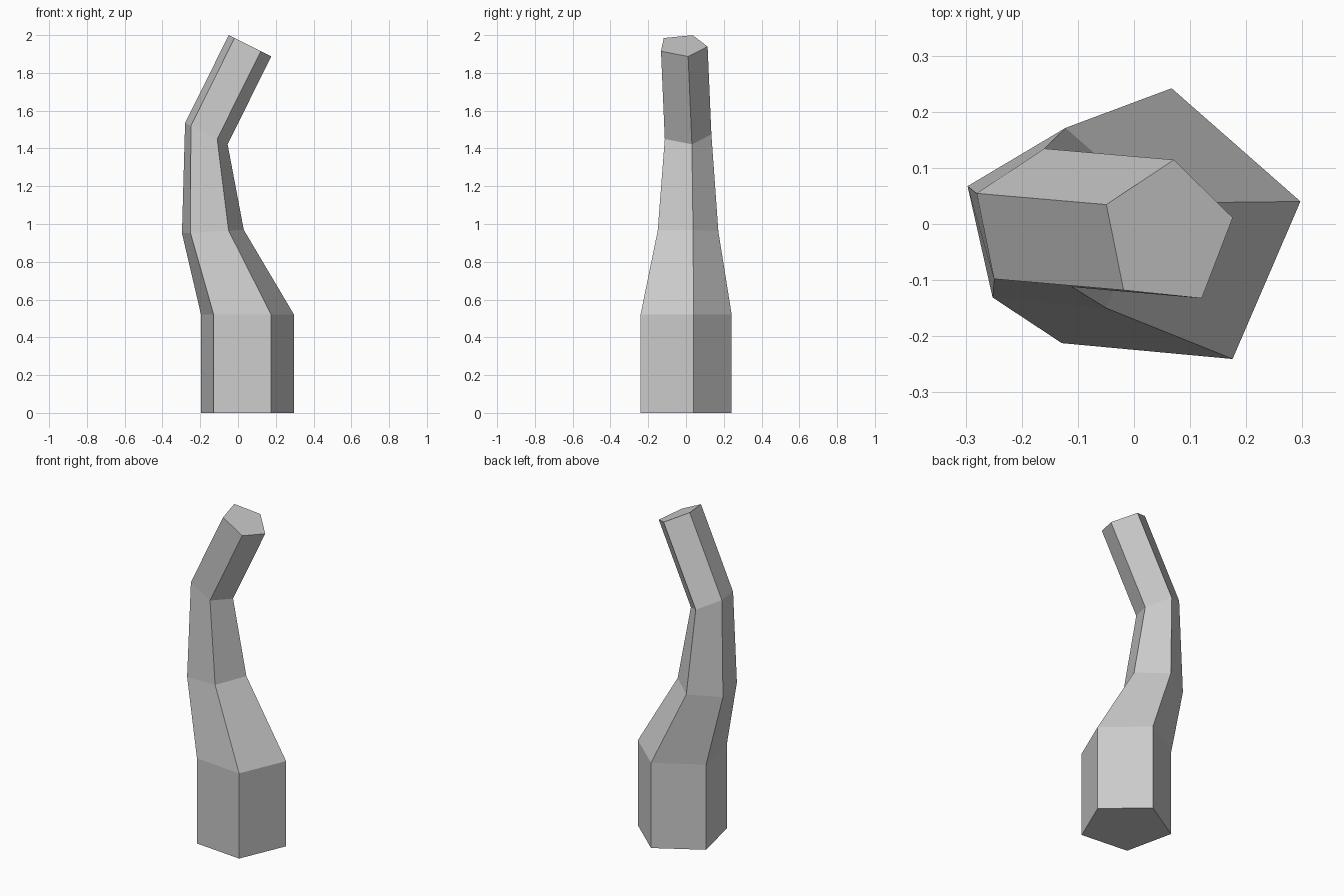
import bpy, bmesh
from math import cos, sin, radians

if "Cube" in bpy.data.objects:
    bpy.data.objects.remove(bpy.data.objects["Cube"])

SIDES, START = 5, 12.7

# Each ring: centre x, y, z, radius, tilt about y in degrees
rings = [
    (0.043, -0.017, 0.0, 0.26, 0),
    (0.043, -0.017, 0.52, 0.26, 0),
    (-0.138, -0.001, 0.96, 0.173, -3.2),
    (-0.171, 0.002, 1.48, 0.133, 26.6),
    (0.060, -0.018, 1.945, 0.133, 26.6),
]


def add_ring(bm, cx, cy, cz, r, tilt):
    t = radians(tilt)
    verts = []
    for i in range(SIDES):
        a = radians(START + 360 * i / SIDES)
        x, y = r * cos(a), r * sin(a)
        verts.append(bm.verts.new((cx + x * cos(t), cy + y, cz - x * sin(t))))
    return verts


# Bent tapering stem, bridged ring by ring and capped at both ends
bm = bmesh.new()
loops = [add_ring(bm, *ring) for ring in rings]
for low, high in zip(loops, loops[1:]):
    for i in range(SIDES):
        j = (i + 1) % SIDES
        bm.faces.new((low[i], low[j], high[j], high[i]))
bm.faces.new(loops[0][::-1])
bm.faces.new(loops[-1])
bmesh.ops.recalc_face_normals(bm, faces=bm.faces)

mesh = bpy.data.meshes.new("bent_stem")
bm.to_mesh(mesh)
bm.free()
bpy.context.collection.objects.link(bpy.data.objects.new("bent_stem", mesh))
